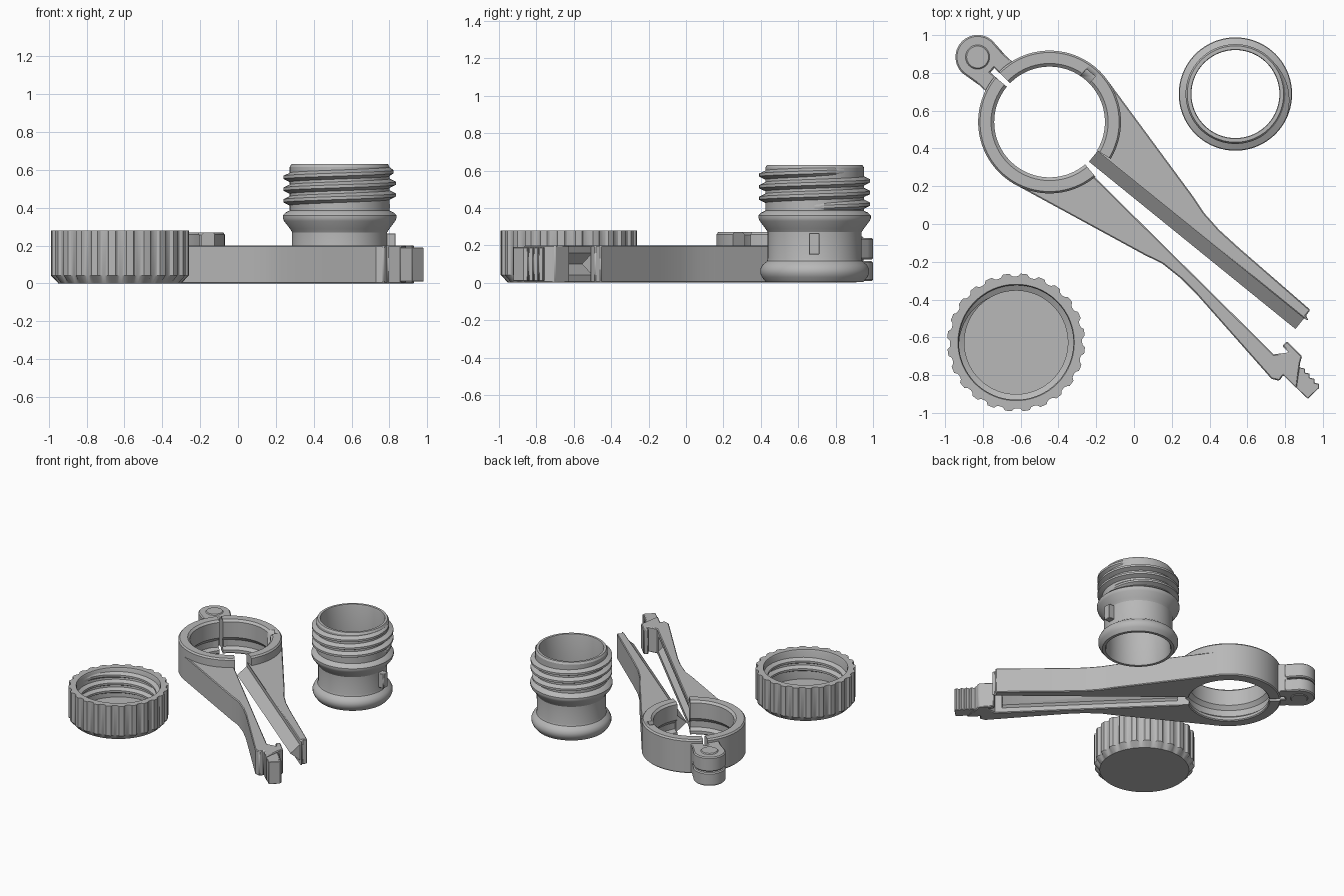
import bpy, bmesh
from math import sin, cos, tau, radians, atan2, degrees
from mathutils import Vector

cube = bpy.data.objects.get("Cube")
if cube:
    bpy.data.objects.remove(cube)

grey = bpy.data.materials.new("plain_grey")
grey.use_nodes = True
grey.diffuse_color = (0.48, 0.48, 0.48, 1)
grey.node_tree.nodes["Principled BSDF"].inputs["Base Color"].default_value = (0.48, 0.48, 0.48, 1)

RING = Vector((-0.447, 0.54))
HINGE = Vector((-0.828, 0.884))
NECK = Vector((0.537, 0.688))
CAP = Vector((-0.624, -0.627))


def finish(name, bm, smooth=30):
    bmesh.ops.remove_doubles(bm, verts=bm.verts, dist=1e-5)
    bmesh.ops.recalc_face_normals(bm, faces=bm.faces)
    mesh = bpy.data.meshes.new(name)
    bm.to_mesh(mesh)
    bm.free()
    mesh.materials.append(grey)
    ob = bpy.data.objects.new(name, mesh)
    bpy.context.collection.objects.link(ob)
    activate(ob)
    bpy.ops.object.shade_smooth_by_angle(angle=radians(smooth))
    return ob


def activate(ob):
    bpy.ops.object.select_all(action='DESELECT')
    ob.select_set(True)
    bpy.context.view_layer.objects.active = ob


def apply_mod(ob, kind, **settings):
    activate(ob)
    mod = ob.modifiers.new(kind.title(), kind)
    for key, value in settings.items():
        setattr(mod, key, value)
    bpy.ops.object.modifier_apply(modifier=mod.name)


def cut(ob, cutter):
    apply_mod(ob, 'BOOLEAN', operation='DIFFERENCE', solver='EXACT', object=cutter)
    bpy.data.objects.remove(cutter)


def skin(bm, loops, closed):
    """Join a row of equal closed loops with quads, capping open ends."""
    rows = [[bm.verts.new(p) for p in loop] for loop in loops]
    n = len(rows[0])
    for a, b in zip(rows, rows[1:] + rows[:1] if closed else rows[1:]):
        for i in range(n):
            bm.faces.new((a[i], a[(i + 1) % n], b[(i + 1) % n], b[i]))
    if not closed:
        bm.faces.new(rows[0])
        bm.faces.new(rows[-1])


def lathe(name, profile, centre, start=0, end=360, steps=96, limit=None):
    """Revolve a closed (radius, z) profile; limit caps the radius at each step."""
    full = end - start == 360
    loops = []
    for i in range(steps if full else steps + 1):
        a = radians(start + (end - start) * i / steps)
        top = limit(i) if limit else 9
        loops.append([(centre.x + min(r, top) * cos(a), centre.y + min(r, top) * sin(a), z)
                      for r, z in profile])
    bm = bmesh.new()
    skin(bm, loops, full)
    return finish(name, bm)


def plate(name, outline, z0, z1, bevel=0.006):
    bm = bmesh.new()
    skin(bm, [[(x, y, z) for x, y in outline] for z in (z0, z1)], False)
    ob = finish(name, bm)
    if bevel:
        apply_mod(ob, 'BEVEL', width=bevel, segments=1, limit_method='ANGLE', angle_limit=radians(60))
    return ob


def bar(name, p, q, side, depth):
    """Triangular bar along p-q, pointing sideways at mid height."""
    along = (q - p).normalized()
    out = Vector((along.y, -along.x)) * side
    section = [(-0.01, 0.03), (-0.01, 0.17), (depth, 0.1)]
    bm = bmesh.new()
    skin(bm, [[(*(e + out * d), z) for d, z in section] for e in (p, q)], False)
    return finish(name, bm)


def thread(name, centre, root, crest, z0, turns, pitch):
    """Helical ridge that fades out at both ends."""
    steps = int(turns * 72)
    loops = []
    for i in range(steps + 1):
        a = tau * turns * i / steps
        fade = max(0.05, min(1, i / 12, (steps - i) / 12))
        tip = root + (crest - root) * fade
        base = root - 0.008 * (1 if crest > root else -1)
        z = z0 + pitch * a / tau
        loops.append([(centre.x + r * cos(a), centre.y + r * sin(a), z + h)
                      for r, h in ((base, -0.028), (tip, -0.008), (tip, 0.008), (base, 0.028))])
    bm = bmesh.new()
    skin(bm, loops, False)
    return finish(name, bm)


def arc(centre, r, a0, a1, n=16):
    return [(centre.x + r * cos(radians(a0 + (a1 - a0) * i / n)),
             centre.y + r * sin(radians(a0 + (a1 - a0) * i / n))) for i in range(n + 1)]


def block(centre, direction, lo, hi, left, right):
    """Rectangle outline measured along and across a direction."""
    across = Vector((-direction.y, direction.x))
    return [tuple(centre + direction * u + across * v)
            for u, v in ((lo, left), (hi, left), (hi, right), (lo, right))]


# Threaded neck: flared foot, collar and screw thread
lathe("neck_tube", [(0.24, 0.005), (0.262, 0.005), (0.282, 0.03), (0.291, 0.05), (0.291, 0.072),
                    (0.28, 0.095), (0.255, 0.115), (0.251, 0.13), (0.251, 0.27), (0.262, 0.288),
                    (0.294, 0.33), (0.3, 0.345), (0.3, 0.36), (0.285, 0.375), (0.264, 0.385),
                    (0.264, 0.615), (0.255, 0.63), (0.236, 0.63), (0.233, 0.62), (0.233, 0.02)], NECK)
thread("neck_thread", NECK, 0.264, 0.297, 0.405, 3.1, 0.062)
plate("neck_key", block(NECK, Vector((1, 0)), 0.24, 0.296, 0.025, -0.03), 0.15, 0.265, 0.003)

# Screw cap with grip notches and inner thread
notch = {0: 0.349, 1: 0.349, 2: 0.352, 7: 0.352}
lathe("cap_shell", [(0, 0), (0.325, 0), (0.365, 0.042), (0.365, 0.28), (0.308, 0.28),
                    (0.303, 0.27), (0.303, 0.045), (0, 0.045)], CAP, steps=192,
      limit=lambda i: notch.get(i % 8, 0.365))
thread("cap_thread", CAP, 0.303, 0.274, 0.08, 2.5, 0.062)

# Clamp ring in two hinged halves, grooved inside
ring_profile = [(0.3, 0), (0.37, 0), (0.378, 0.008), (0.378, 0.258), (0.368, 0.27), (0.31, 0.27),
                (0.293, 0.255), (0.293, 0.13), (0.318, 0.1), (0.318, 0.05), (0.293, 0.03), (0.293, 0.007)]
to_hinge = (HINGE - RING).normalized()
split = degrees(atan2(to_hinge.y, to_hinge.x))
ring_a = lathe("ring_ridge_half", ring_profile, RING, -31, split - 2.5, 64)
lathe("ring_latch_half", ring_profile, RING, split + 2.5, 310, 64)
key_dir = Vector((cos(radians(50)), sin(radians(50))))
cut(ring_a, plate("key_cutter", block(RING, key_dir, 0.26, 0.34, 0.03, -0.03), 0.15, 0.3, 0))

# Hinge: stacked knuckles, a pin, and a lug from each ring half
back = -to_hinge
round_end = arc(HINGE, 0.117, split - 90, split + 90, 24)
tail = block(HINGE, back, 0, 0.105, -0.105, 0.105)
for name, z0, z1 in (("lower_knuckle", 0.01, 0.115), ("upper_knuckle", 0.125, 0.24)):
    plate(name, round_end + [tail[1], tail[2]], z0, z1, 0.008)
lathe("hinge_pin", [(0, 0.005), (0.058, 0.005), (0.066, 0.012), (0.066, 0.238),
                    (0.058, 0.247), (0, 0.247)], HINGE, steps=32)
for name, side in (("ridge_half_lug", 1), ("latch_half_lug", -1)):
    plate(name, block(HINGE, back, 0.08, 0.2, 0.015 * side, 0.105 * side), 0.01, 0.24)

# Ridge handle: tapering arm with a V ridge on its inner side
a0, a1 = Vector((-0.193, 0.386)), Vector((0.9, -0.5))
plate("ridge_handle", [a0[:], a1[:], (0.925, -0.512), (0.91, -0.485), (0.934, -0.455), (0.56, -0.13),
                       (0.45, -0.03), (0.37, 0.06), (0.31, 0.15), (-0.141, 0.762)]
      + arc(RING, 0.34, 36, -30), 0, 0.2)
bar("seal_ridge", a0, a1, 1, 0.072)

# Latch handle: mirrored arm with a V groove, hook and toothed tongue
b0, b1 = Vector((-0.21, 0.25)), Vector((0.74, -0.69))
latch_handle = plate("latch_handle", [b0[:], b1[:], (0.82, -0.68), (0.785, -0.645), (0.81, -0.62),
                                      (0.89, -0.7), (0.88, -0.735), (0.86, -0.87), (0.79, -0.8),
                                      (0.77, -0.83), (0.728, -0.82), (0.33, -0.37), (0.25, -0.29),
                                      (0.15, -0.21), (0.056, -0.164), (-0.642, 0.216)]
                     + arc(RING, 0.34, 239, 309), 0, 0.2)
along = (b1 - b0).normalized()
cut(latch_handle, bar("groove_cutter", b0 - along * 0.1, b1 - along * 0.05, 1, 0.06))
teeth = []
for i in range(4):
    p = Vector((0.88, -0.76)) + Vector((0.025, -0.027)) * i
    teeth += [tuple(p), tuple(p + Vector((0.025, -0.005)))]
plate("latch_tongue", [(0.83, -0.79), (0.86, -0.74)] + teeth
      + [(0.98, -0.868), (0.92, -0.925), (0.8, -0.81)], 0.01, 0.19, 0.003)
